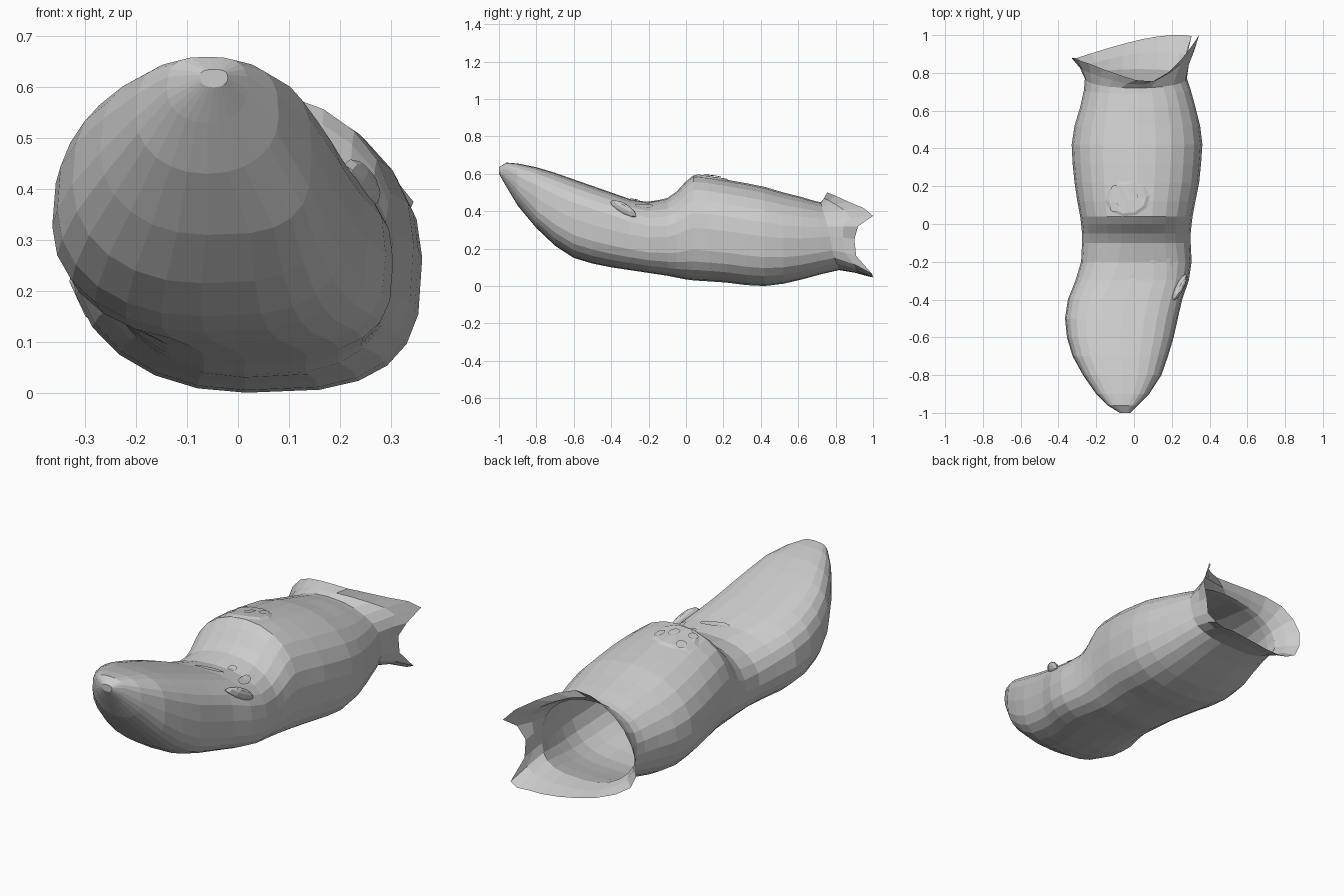
import bpy, bmesh, math
from mathutils import Vector
from mathutils.bvhtree import BVHTree

if "Cube" in bpy.data.objects:
    bpy.data.objects.remove(bpy.data.objects["Cube"])

SIDES = 24

# Body stations: y, left x, right x, bottom z, top z
STATIONS = [
    (-1.00, -0.075, -0.02, 0.60, 0.635),
    (-0.96, -0.14, 0.02, 0.53, 0.66),
    (-0.90, -0.20, 0.08, 0.43, 0.655),
    (-0.80, -0.27, 0.145, 0.31, 0.635),
    (-0.70, -0.325, 0.18, 0.215, 0.605),
    (-0.60, -0.355, 0.21, 0.15, 0.57),
    (-0.50, -0.365, 0.232, 0.12, 0.535),
    (-0.40, -0.35, 0.255, 0.10, 0.50),
    (-0.30, -0.31, 0.29, 0.085, 0.465),
    (-0.20, -0.28, 0.305, 0.07, 0.448),
    (-0.10, -0.275, 0.30, 0.055, 0.47),
    (-0.05, -0.275, 0.30, 0.045, 0.505),
    (0.00, -0.28, 0.305, 0.035, 0.56),
    (0.04, -0.285, 0.31, 0.03, 0.592),
    (0.12, -0.30, 0.325, 0.025, 0.585),
    (0.22, -0.315, 0.345, 0.018, 0.568),
    (0.32, -0.325, 0.355, 0.005, 0.55),
    (0.42, -0.33, 0.362, 0.00, 0.53),
    (0.52, -0.315, 0.35, 0.012, 0.50),
    (0.62, -0.285, 0.325, 0.035, 0.475),
]

# Open wavy rim, one point every 30 degrees starting from +x
RIM = [(0.285, 0.90, 0.25), (0.345, 1.0, 0.375), (0.25, 0.87, 0.45),
       (0.10, 0.755, 0.50), (-0.08, 0.79, 0.48), (-0.24, 0.85, 0.42),
       (-0.33, 0.88, 0.29), (-0.30, 0.88, 0.15), (-0.14, 0.93, 0.075),
       (0.05, 0.98, 0.05), (0.20, 1.0, 0.05), (0.305, 0.995, 0.065)]


def section(y, xl, xr, zb, zt, lean=0.0):
    """Rounded section: boxier over the head top and along the lower right edge."""
    head = min(1, max(0, (-0.1 - y) / 0.3))
    ring = []
    for i in range(SIDES):
        a = 2 * math.pi * i / SIDES
        c, s = math.cos(a), math.sin(a)
        if s > 0:
            n = 2.15 + 0.85 * head
        else:
            n = 3.1 if c > 0 and y > -0.85 else 2.1
        px = math.copysign(abs(c) ** (2 / n), c)
        pz = math.copysign(abs(s) ** (2 / n), s)
        ring.append(Vector(((xl + xr) / 2 + px * (xr - xl) / 2,
                            y - lean * s,
                            (zb + zt) / 2 + pz * (zt - zb) / 2)))
    return ring


def rim_ring():
    """Smooth the rim points into one ring with a point per side."""
    pts = [Vector(p) for p in RIM]
    n = len(pts)
    ring = []
    for i in range(n):
        p0, p1, p2, p3 = (pts[(i + k) % n] for k in (-1, 0, 1, 2))
        ring += [p1, (p1 + p2) * 0.5625 - (p0 + p3) * 0.0625]
    # round out the notch on the right and keep the lip within bounds
    ring[-1].y, ring[-1].z, ring[-1].x = 0.91, 0.16, 0.285
    ring[1].y = 0.92
    for p in ring:
        p.y = min(p.y, 1.0)
    return ring


def finish(bm, name):
    me = bpy.data.meshes.new(name)
    bm.to_mesh(me)
    ob = bpy.data.objects.new(name, me)
    bpy.context.collection.objects.link(ob)
    return ob


# Body: lofted single-skin tube, closed at the tip and open at the tail
rings = [section(*s) for s in STATIONS]
rings.append(section(0.71, -0.265, 0.30, 0.065, 0.454, 0.02))
neck = section(0.77, -0.26, 0.28, 0.085, 0.448, 0.05)
rim = rim_ring()
rings.append(neck)
rings.append([Vector((a.x + (b.x - a.x) * 0.38, a.y + (b.y - a.y) * 0.52,
                      a.z + (b.z - a.z) * 0.4)) for a, b in zip(neck, rim)])
rings.append(rim)
bm = bmesh.new()
loops = [[bm.verts.new(p) for p in r] for r in rings]
for a, b in zip(loops, loops[1:]):
    for i in range(SIDES):
        j = (i + 1) % SIDES
        bm.faces.new((a[i], b[i], b[j], a[j]))
bm.faces.new(loops[0])
bmesh.ops.recalc_face_normals(bm, faces=bm.faces)
tree = BVHTree.FromBMesh(bm)
finish(bm, "body")


def patch(name, cx, cy, rx, ry, lift, turn=0.0, sides=12, skirt=0.0):
    """Oval plate draped over the body from above, with an optional sloping skirt."""
    bm = bmesh.new()

    def ring(scale, up):
        out = []
        for i in range(sides):
            a = 2 * math.pi * i / sides
            u, v = rx * scale * math.cos(a), ry * scale * math.sin(a)
            x = cx + u * math.cos(turn) - v * math.sin(turn)
            y = cy + u * math.sin(turn) + v * math.cos(turn)
            hit = tree.ray_cast(Vector((x, y, 2)), Vector((0, 0, -1)))[0]
            out.append(bm.verts.new((x, y, (hit.z if hit else 0.4) + up)))
        return out

    outer = ring(1, lift)
    centre = tree.ray_cast(Vector((cx, cy, 2)), Vector((0, 0, -1)))[0]
    mid = bm.verts.new((cx, cy, centre.z + lift))
    for i in range(sides):
        bm.faces.new((outer[i], outer[(i + 1) % sides], mid))
    if skirt:
        base = ring(1 + skirt, 0.001)
        for i in range(sides):
            j = (i + 1) % sides
            bm.faces.new((base[i], base[j], outer[j], outer[i]))
    bmesh.ops.recalc_face_normals(bm, faces=bm.faces)
    return finish(bm, name)


# Button on the back with small round marks
patch("button", -0.035, 0.135, 0.10, 0.08, 0.008, 0.1, 10, 0.2)
for k, (x, y, rx, ry) in enumerate([(-0.10, 0.18, 0.024, 0.028), (-0.105, 0.09, 0.022, 0.025),
                                    (-0.02, 0.125, 0.022, 0.032), (0.035, 0.165, 0.02, 0.03)]):
    patch(f"button_mark_{k}", x, y, rx, ry, 0.012, -0.3)

# Flat marks on the neck
patch("neck_slit", 0.03, -0.28, 0.078, 0.018, 0.006, 0.2)
patch("neck_spot", 0.10, -0.19, 0.022, 0.022, 0.006)
patch("neck_oval", 0.195, -0.225, 0.022, 0.05, 0.006, 0.2)

# Side flap: small puckered fold on the right of the neck
bm = bmesh.new()
bmesh.ops.create_uvsphere(bm, u_segments=10, v_segments=6, radius=1)
flap = finish(bm, "side_flap")
flap.location = (0.24, -0.335, 0.41)
flap.scale = (0.022, 0.085, 0.035)
flap.rotation_euler = (-0.5, 0.3, -0.6)
